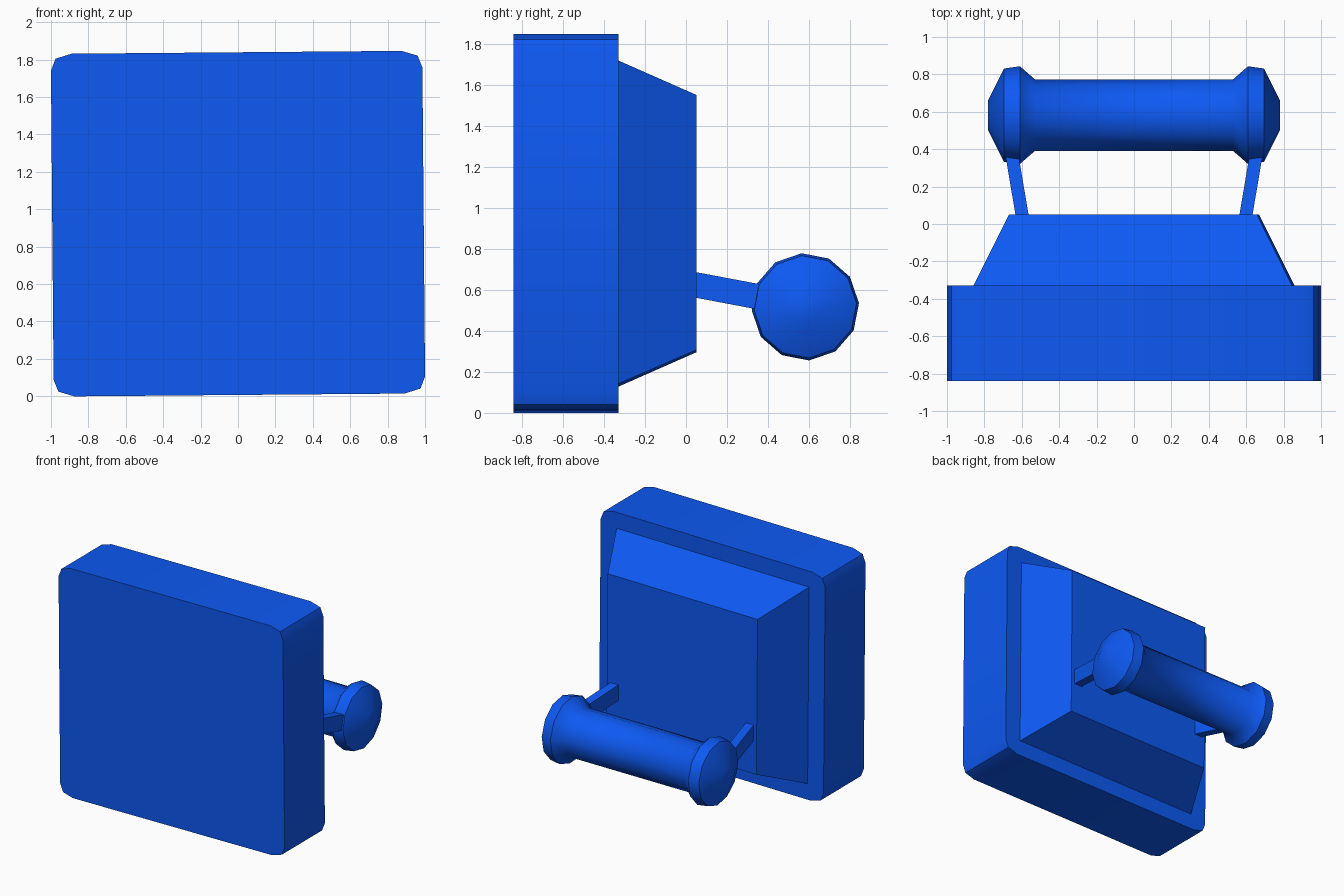
import bpy
from math import cos, sin, radians, tau
from mathutils import Matrix, Vector

if "Cube" in bpy.data.objects:
    bpy.data.objects.remove(bpy.data.objects["Cube"])

blue = bpy.data.materials.new("blue")
blue.diffuse_color = (0.004, 0.1, 0.9, 1)
blue.use_nodes = True
blue.node_tree.nodes["Principled BSDF"].inputs["Base Color"].default_value = blue.diffuse_color

MID_Z = 0.923                                   # centre height of the slab
TILT = Matrix.Translation((0, 0, MID_Z)) @ Matrix.Rotation(-0.0085, 4, 'Y')


def loft(name, rings, matrix=Matrix()):
    """Join equal-length rings of points with quads and cap both ends."""
    n = len(rings[0])
    verts = [matrix @ Vector(p) for ring in rings for p in ring]
    faces = [(r * n + i, r * n + (i + 1) % n, (r + 1) * n + (i + 1) % n, (r + 1) * n + i)
             for r in range(len(rings) - 1) for i in range(n)]
    faces += [tuple(range(n))[::-1], tuple(range(len(verts) - n, len(verts)))]
    mesh = bpy.data.meshes.new(name)
    mesh.from_pydata(verts, [], faces)
    mesh.materials.append(blue)
    obj = bpy.data.objects.new(name, mesh)
    bpy.context.collection.objects.link(obj)
    # consistent outward normals
    bpy.context.view_layer.objects.active = obj
    obj.select_set(True)
    bpy.ops.object.mode_set(mode='EDIT')
    bpy.ops.mesh.select_all(action='SELECT')
    bpy.ops.mesh.normals_make_consistent(inside=False)
    bpy.ops.object.mode_set(mode='OBJECT')
    obj.select_set(False)
    return obj


def smooth(obj, angle):
    obj.select_set(True)
    bpy.context.view_layer.objects.active = obj
    bpy.ops.object.shade_smooth_by_angle(angle=radians(angle))
    obj.select_set(False)


def rect(x0, x1, z0, z1, y):
    return [(x0, y, z0), (x1, y, z0), (x1, y, z1), (x0, y, z1)]


# Front slab with rounded corners
corner = [(0.993, 0.826), (0.968, 0.890), (0.882, 0.916)]
outline = []
for sx, sz in ((1, 1), (-1, 1), (-1, -1), (1, -1)):
    pts = corner if sx * sz > 0 else corner[::-1]
    outline += [(sx * x, sz * z) for x, z in pts]
slab = loft("front_slab", [[(x, y, z) for x, z in outline] for y in (-0.84, -0.33)], TILT)
smooth(slab, 40)

# Tapered block behind the slab
loft("tapered_back", [rect(-w, w, -h, h, y)
                      for w, h, y in ((0.852, 0.788, -0.33), (0.663, 0.622, 0.05))], TILT)

# Roller: twelve-sided lathed spool with flared ends
half = [(0.53, 0.192), (0.61, 0.262), (0.695, 0.25), (0.78, 0.08)]
profile = [(-x, r) for x, r in reversed(half)] + half
roller = loft("roller", [[(x, 0.582 + r * cos(a), 0.517 + r * sin(a))
                          for a in (radians(4) + tau * i / 12 for i in range(12))]
                         for x, r in profile])
smooth(roller, 45)

# Pair of slanted arms holding the roller
for side, label in ((-1, "left"), (1, "right")):
    loft(label + "_arm", [rect(side * x, side * (x + 0.07), z, z + 0.125, y)
                          for x, z, y in ((0.563, 0.562, 0.045), (0.623, 0.495, 0.40))])
